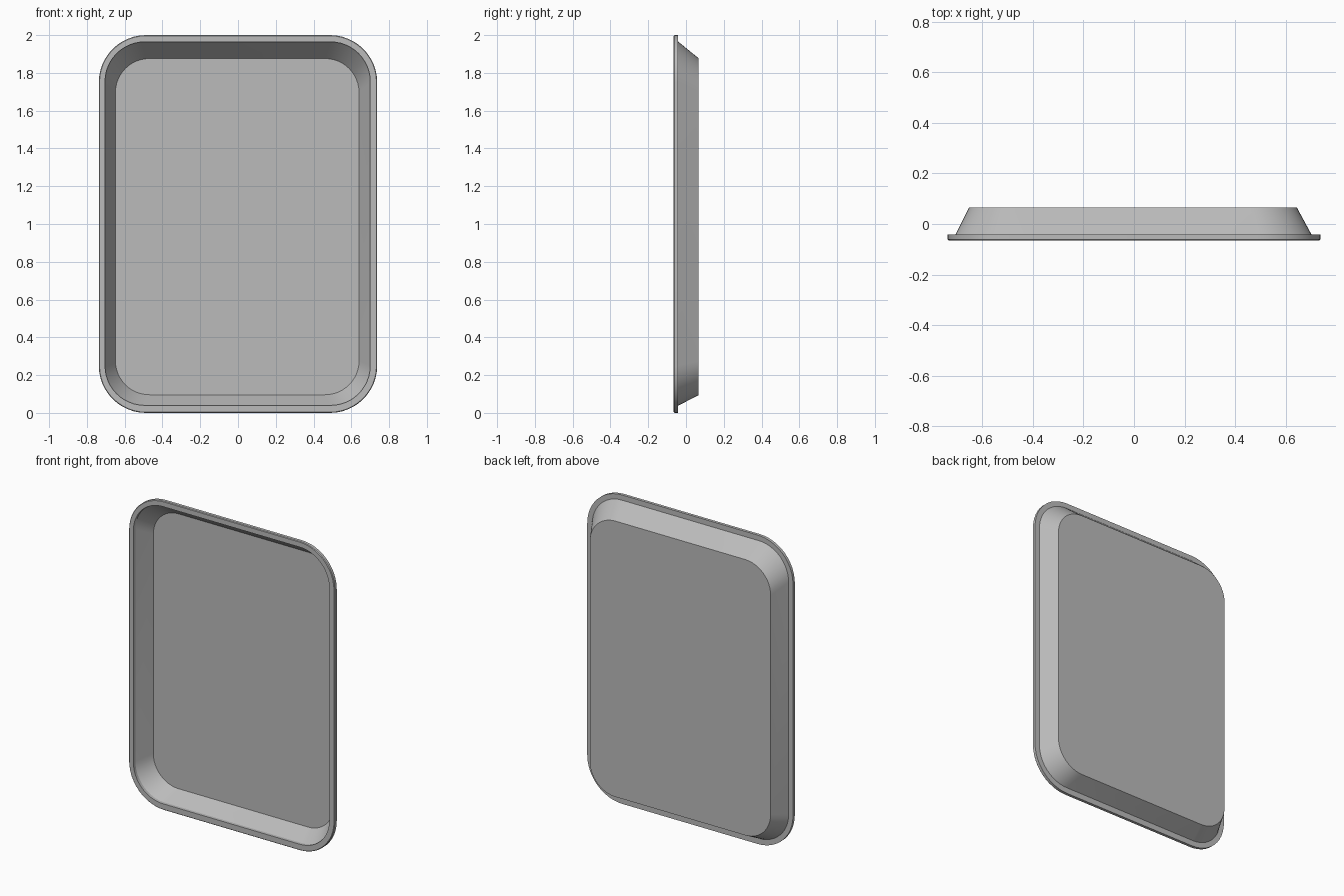
import bpy, bmesh, math

old = bpy.data.objects.get("Cube")
if old:
    bpy.data.objects.remove(old)

SEGMENTS = 12  # arc steps per corner

metal = bpy.data.materials.new("grey metal")
metal.use_nodes = True
grey = (0.5, 0.5, 0.5, 1)
metal.diffuse_color = grey
metal.node_tree.nodes["Principled BSDF"].inputs["Base Color"].default_value = grey


def outline(bm, half_x, half_z, radius, y, cx=0.0, cz=1.0):
    """Rounded rectangle ring of vertices at depth y."""
    ring = []
    for corner, (sx, sz) in enumerate([(1, 1), (-1, 1), (-1, -1), (1, -1)]):
        for i in range(SEGMENTS + 1):
            a = math.pi / 2 * (corner + i / SEGMENTS)
            x = cx + sx * (half_x - radius) + radius * math.cos(a)
            z = cz + sz * (half_z - radius) + radius * math.sin(a)
            ring.append(bm.verts.new((x, y, z)))
    return ring


# Section of the tray from the inner floor, over the rim, to the outer floor
sections = [
    (0.645, 0.890, 0.18, 0.060, -0.004, 0.986),
    (0.702, 0.962, 0.21, -0.045, -0.002, 1.002),
    (0.702, 0.962, 0.21, -0.065, -0.002, 1.002),
    (0.733, 0.996, 0.246, -0.065),
    (0.737, 1.000, 0.25, -0.061),
    (0.737, 1.000, 0.25, -0.042),
    (0.704, 0.964, 0.212, -0.042, -0.002, 1.002),
    (0.648, 0.893, 0.183, 0.065, -0.004, 0.986),
]

bm = bmesh.new()
rings = [outline(bm, *s) for s in sections]
for a, b in zip(rings, rings[1:]):
    for i in range(len(a)):
        j = (i + 1) % len(a)
        bm.faces.new((a[i], a[j], b[j], b[i]))

# Inner and outer floor
bm.faces.new(rings[0])
bm.faces.new(rings[-1])
bmesh.ops.recalc_face_normals(bm, faces=bm.faces)

mesh = bpy.data.meshes.new("tray")
bm.to_mesh(mesh)
bm.free()
mesh.materials.append(metal)
tray = bpy.data.objects.new("tray", mesh)
bpy.context.collection.objects.link(tray)

bpy.context.view_layer.objects.active = tray
tray.select_set(True)
bpy.ops.object.shade_smooth_by_angle(angle=math.radians(25))
